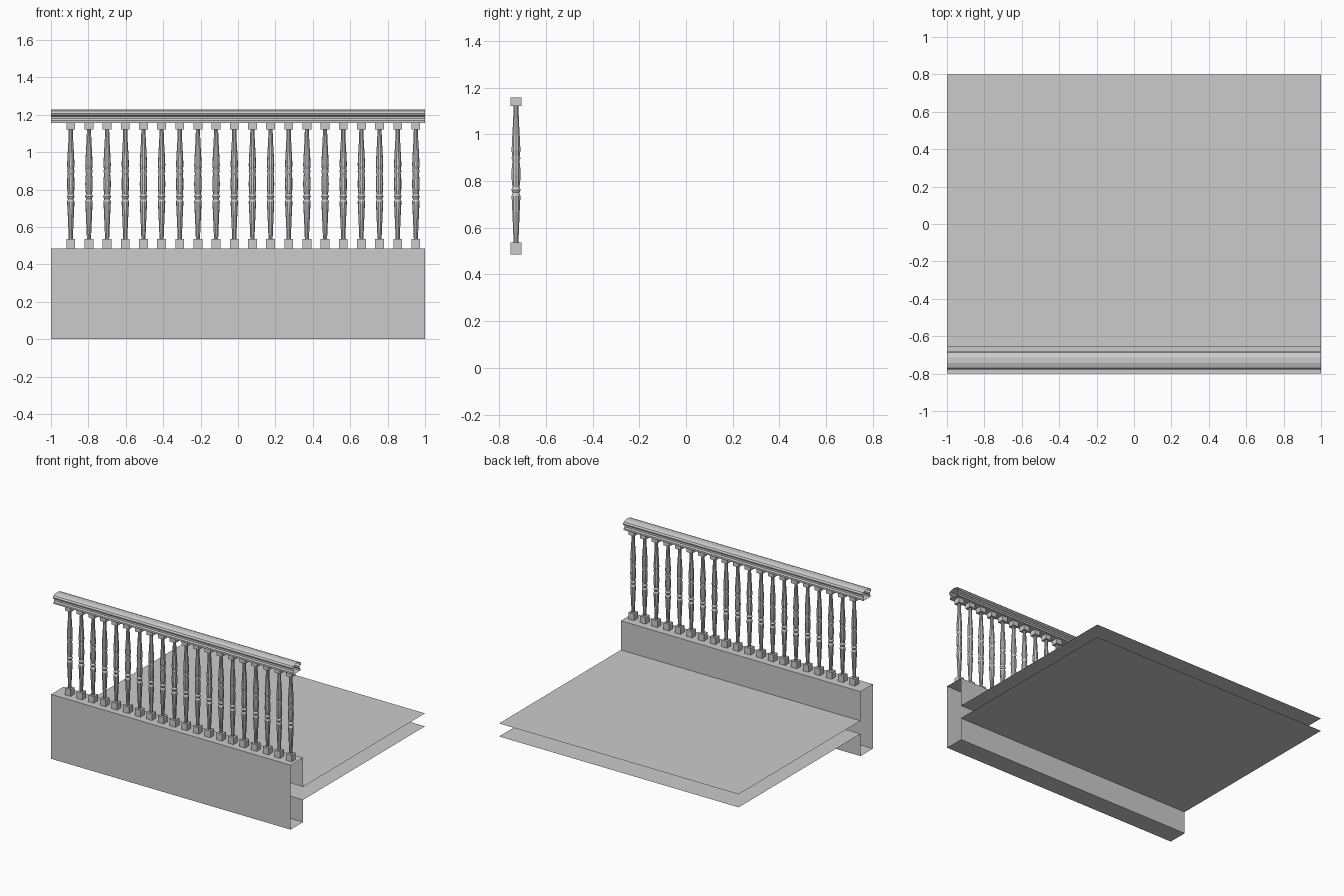
import bpy, bmesh, math
from mathutils import Matrix

if "Cube" in bpy.data.objects:
    bpy.data.objects.remove(bpy.data.objects["Cube"])

RAIL_Y = -0.728
BASE_TOP, RAIL_BOTTOM = 0.486, 1.157


def finish(name, bm):
    mesh = bpy.data.meshes.new(name)
    bm.to_mesh(mesh)
    bm.free()
    obj = bpy.data.objects.new(name, mesh)
    bpy.context.collection.objects.link(obj)
    return obj


def extrude_x(name, profile, closed):
    """Sweep a (y, z) profile across the full width, leaving the ends open."""
    bm = bmesh.new()
    left = [bm.verts.new((-1, y, z)) for y, z in profile]
    right = [bm.verts.new((1, y, z)) for y, z in profile]
    n = len(profile)
    for i in range(n if closed else n - 1):
        j = (i + 1) % n
        bm.faces.new((left[i], left[j], right[j], right[i]))
    return finish(name, bm)


def add_block(bm, size, z0, z1):
    m = Matrix.Translation((0, 0, (z0 + z1) / 2)) @ Matrix.Diagonal((size, size, z1 - z0, 1))
    bmesh.ops.create_cube(bm, size=1, matrix=m)


def add_turning(bm, profile, sides):
    """Lathe a (radius, z) profile."""
    rings = [[bm.verts.new((r * math.cos(2 * math.pi * k / sides),
                            r * math.sin(2 * math.pi * k / sides), z))
              for k in range(sides)] for r, z in profile]
    for a, b in zip(rings, rings[1:]):
        for k in range(sides):
            j = (k + 1) % sides
            bm.faces.new((a[k], a[j], b[j], b[k]))


# Parapet base and floor slab, one open-ended section
extrude_x("parapet_and_floor", [
    (0.8, 0.168), (-0.652, 0.168), (-0.652, 0), (-0.8, 0),
    (-0.8, BASE_TOP), (-0.652, BASE_TOP), (-0.652, 0.266), (0.8, 0.266)], False)

# Moulded handrail, mirrored half section
half = [(0.042, RAIL_BOTTOM), (0.042, 1.170), (0.034, 1.179), (0.034, 1.190),
        (0.048, 1.198), (0.050, 1.208), (0.042, 1.219), (0.015, 1.228)]
section = [(RAIL_Y + y, z) for y, z in half] + [(RAIL_Y - y, z) for y, z in reversed(half)]
extrude_x("handrail", section, True)

# Turned balusters with square end blocks
turning = [(0.011, 0.535), (0.014, 0.61), (0.018, 0.70), (0.020, 0.735),
           (0.015, 0.75), (0.021, 0.762), (0.016, 0.775), (0.019, 0.80),
           (0.020, 0.83), (0.019, 0.86), (0.016, 0.885), (0.020, 0.897),
           (0.017, 0.91), (0.020, 0.93), (0.017, 0.99), (0.013, 1.06), (0.011, 1.122)]
bm = bmesh.new()
add_block(bm, 0.047, BASE_TOP, 0.536)
add_block(bm, 0.047, 1.121, RAIL_BOTTOM)
add_turning(bm, turning, 10)
bmesh.ops.translate(bm, verts=bm.verts[:], vec=(-0.894, RAIL_Y, 0))
balusters = finish("balusters", bm)
row = balusters.modifiers.new("row", "ARRAY")
row.count = 20
row.use_relative_offset = False
row.use_constant_offset = True
row.constant_offset_displace = (0.0971, 0, 0)
